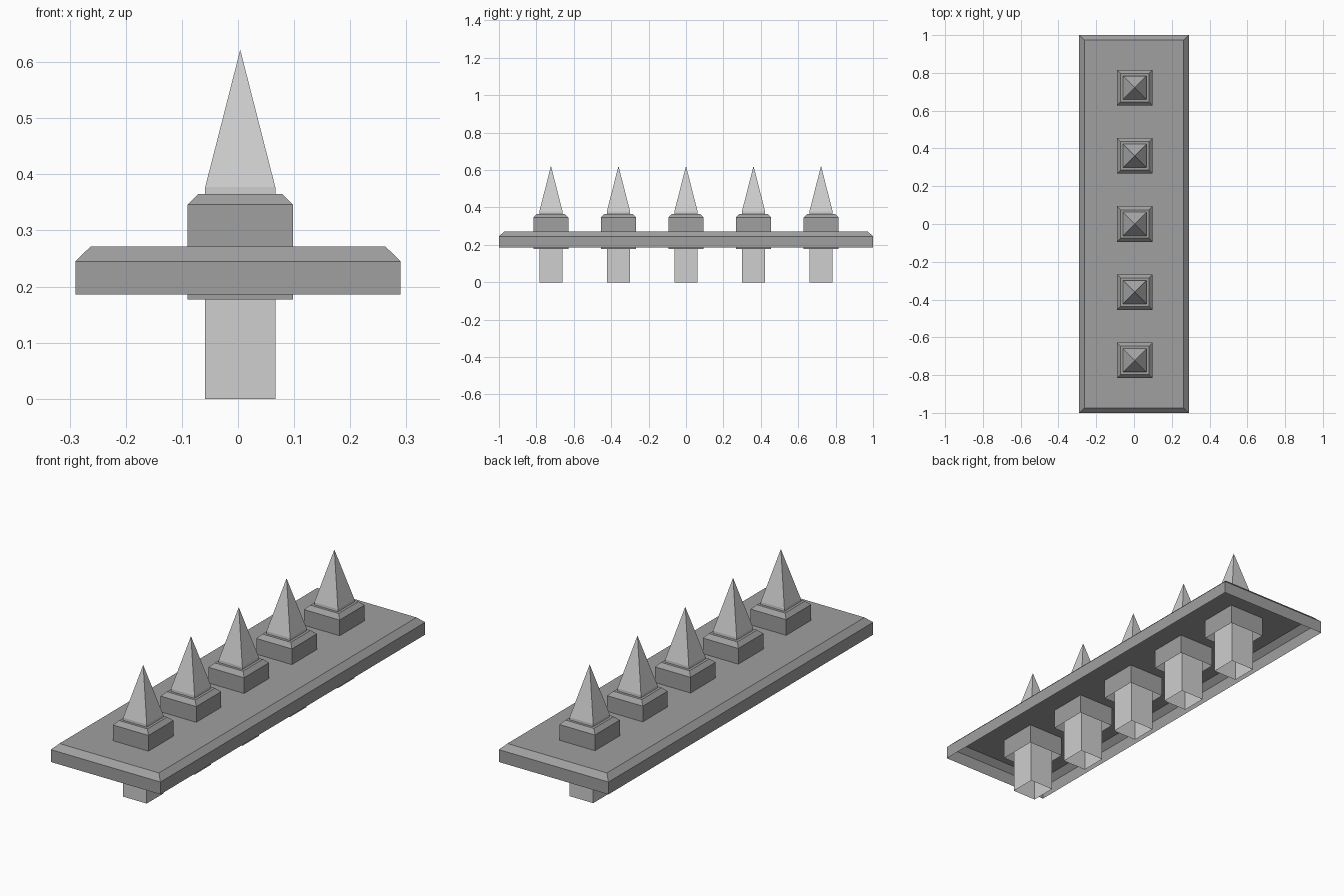
import bpy
import bmesh

cube = bpy.data.objects.get("Cube")
if cube:
    bpy.data.objects.remove(cube, do_unlink=True)


def make_material(name, value):
    mat = bpy.data.materials.new(name)
    mat.use_nodes = True
    colour = (value, value, value, 1.0)
    mat.diffuse_color = colour
    mat.node_tree.nodes["Principled BSDF"].inputs["Base Color"].default_value = colour
    return mat


def stepped_block(name, rings, material, location, apex=None):
    """Open-bottomed block from rectangles (half x, half y, z), with a flat or pointed top."""
    bm = bmesh.new()
    loops = []
    for hx, hy, z in rings:
        corners = [(-hx, -hy, z), (hx, -hy, z), (hx, hy, z), (-hx, hy, z)]
        loops.append([bm.verts.new(c) for c in corners])
    for low, high in zip(loops, loops[1:]):
        for i in range(4):
            j = (i + 1) % 4
            bm.faces.new((low[i], low[j], high[j], high[i]))
    top = loops[-1]
    if apex is None:
        bm.faces.new(top)
    else:
        tip = bm.verts.new((0, 0, apex))
        for i in range(4):
            bm.faces.new((top[i], top[(i + 1) % 4], tip))
    mesh = bpy.data.meshes.new(name)
    bm.to_mesh(mesh)
    bm.free()
    mesh.materials.append(material)
    obj = bpy.data.objects.new(name, mesh)
    obj.location = location
    bpy.context.collection.objects.link(obj)
    return obj


dark_metal = make_material("dark grey metal", 0.35)
light_metal = make_material("light grey metal", 0.62)

# Long base plate with a chamfered upper rim, hollow below
stepped_block("base_plate",
              [(0.29, 1.0, 0.186), (0.29, 1.0, 0.245), (0.263, 0.973, 0.271)],
              dark_metal, (0, 0, 0))

# Row of collars, each holding a square spike
SPACING = 0.361
for n in range(5):
    spot = (0.004, (n - 2) * SPACING, 0)
    stepped_block(f"collar_{n + 1}",
                  [(0.094, 0.094, 0.177), (0.094, 0.094, 0.346), (0.075, 0.075, 0.365)],
                  dark_metal, spot)
    stepped_block(f"spike_{n + 1}",
                  [(0.0625, 0.0625, 0.0), (0.0625, 0.0625, 0.377)],
                  light_metal, spot, apex=0.622)
